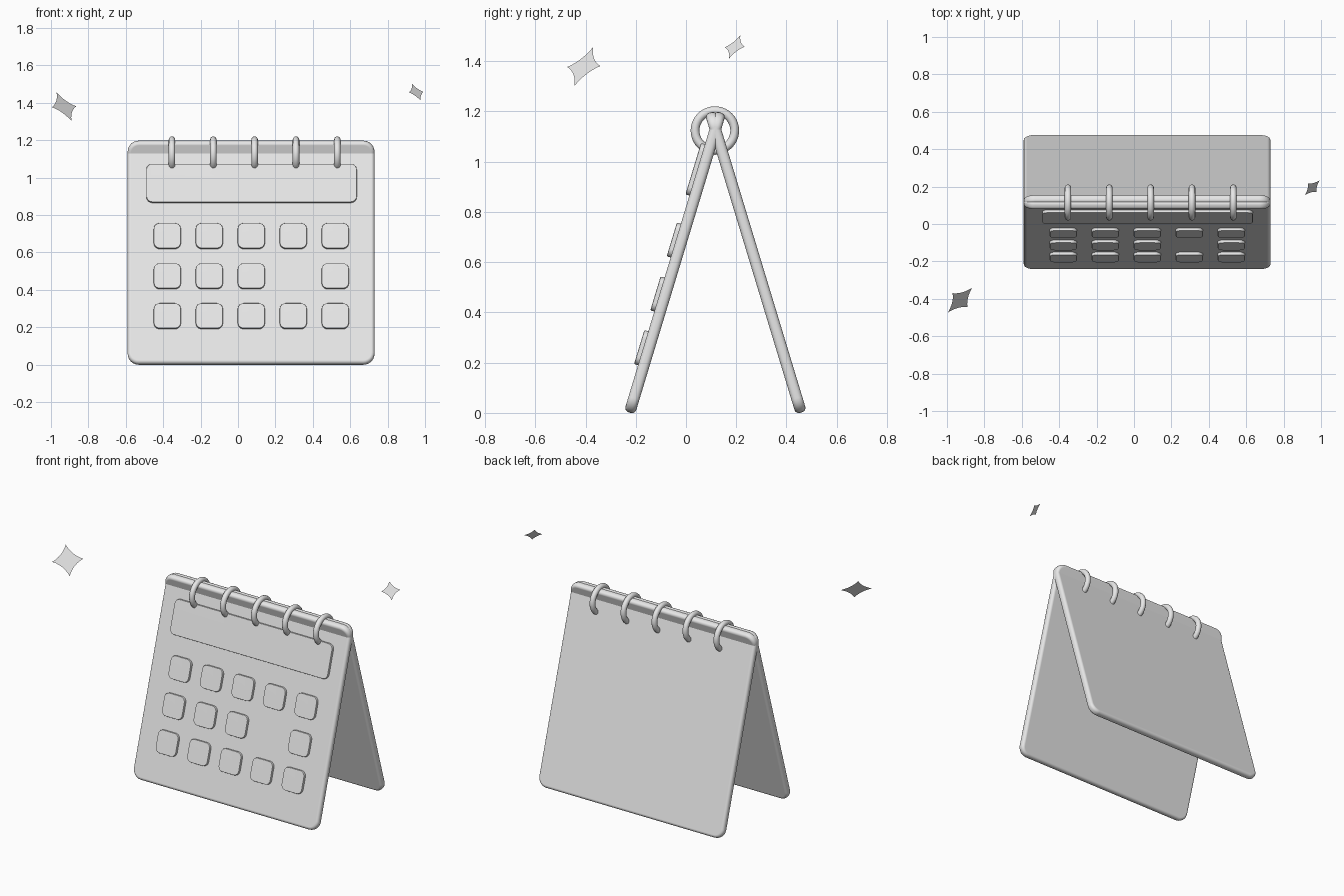
import bpy, bmesh, math
from mathutils import Vector, Matrix

if "Cube" in bpy.data.objects:
    bpy.data.objects.remove(bpy.data.objects["Cube"])

grey = bpy.data.materials.new("light grey")
grey.diffuse_color = (0.8, 0.8, 0.8, 1)
grey.use_nodes = True
grey.node_tree.nodes["Principled BSDF"].inputs["Base Color"].default_value = grey.diffuse_color

TILT = math.radians(16.85)
MID_Y = 0.117          # plane between the two boards
BOARD_X, BOARD_Z, BOARD_Y = 0.07, 0.5985, -0.0437


def finish(name, bm, smooth=True):
    mesh = bpy.data.meshes.new(name)
    bm.to_mesh(mesh)
    bm.free()
    mesh.materials.append(grey)
    ob = bpy.data.objects.new(name, mesh)
    bpy.context.collection.objects.link(ob)
    if smooth:
        bpy.ops.object.select_all(action='DESELECT')
        ob.select_set(True)
        bpy.context.view_layer.objects.active = ob
        bpy.ops.object.shade_smooth_by_angle(angle=math.radians(40))
        ob.modifiers.new("weighted normals", 'WEIGHTED_NORMAL').keep_sharp = True
    return ob


def plate(name, w, h, t, corner, edge, matrix, segs=3):
    """Rounded rectangle in XZ, thickness along Y, softened rims."""
    bm = bmesh.new()
    verts = []
    for i, (sx, sz) in enumerate([(1, 1), (-1, 1), (-1, -1), (1, -1)]):
        for k in range(7):
            a = math.pi / 2 * (i + k / 6)
            verts.append(bm.verts.new((sx * (w / 2 - corner) + corner * math.cos(a), -t / 2,
                                       sz * (h / 2 - corner) + corner * math.sin(a))))
    face = bm.faces.new(verts)
    ext = bmesh.ops.extrude_face_region(bm, geom=[face])
    bmesh.ops.translate(bm, vec=(0, t, 0),
                        verts=[v for v in ext['geom'] if isinstance(v, bmesh.types.BMVert)])
    bmesh.ops.recalc_face_normals(bm, faces=bm.faces)
    rims = [e for e in bm.edges if abs(e.verts[0].co.y - e.verts[1].co.y) < 1e-5]
    bmesh.ops.bevel(bm, geom=rims, offset=edge, segments=segs, profile=0.5,
                    affect='EDGES', clamp_overlap=True)
    bm.transform(matrix)
    bmesh.ops.recalc_face_normals(bm, faces=bm.faces)
    return finish(name, bm)


# Two leaning boards that cross near the top
front = Matrix.Translation((BOARD_X, BOARD_Y, BOARD_Z)) @ Matrix.Rotation(-TILT, 4, 'X')
back = Matrix.Translation((BOARD_X, 2 * MID_Y - BOARD_Y, BOARD_Z)) @ Matrix.Rotation(TILT, 4, 'X')
plate("front_board", 1.32, 1.248, 0.045, 0.06, 0.018, front, 4)
plate("back_board", 1.32, 1.248, 0.045, 0.06, 0.018, back, 4)


# Raised header and day tiles on the front board
def raised(name, x, z, w, h):
    s = (z - BOARD_Z - 0.009) / math.cos(TILT)
    plate(name, w, h, 0.03, 0.032, 0.005, front @ Matrix.Translation((x - BOARD_X, -0.024, s)), 2)


raised("header_panel", 0.0725, 0.97, 1.125, 0.214)
for r, z in enumerate((0.6885, 0.4735, 0.26)):
    for c in range(5):
        if (r, c) != (1, 3):
            raised(f"day_tile_{r + 1}_{c + 1}", -0.378 + 0.2245 * c, z, 0.145, 0.141)

# Binding rings
for i in range(5):
    bpy.ops.mesh.primitive_torus_add(major_radius=0.079, minor_radius=0.0175,
                                     major_segments=40, minor_segments=12,
                                     location=(-0.353 + 0.221 * i, 0.115, 1.124),
                                     rotation=(0, math.pi / 2, 0))
    ring = bpy.context.object
    ring.name = f"binding_ring_{i + 1}"
    ring.data.materials.append(grey)
    bpy.ops.object.shade_smooth_by_angle(angle=math.radians(60))


# Flat four-pointed sparkles with concave sides
def sparkle(name, centre, scale):
    up = Vector((-0.04, 0.037, 0.0765)) * scale
    side = Vector((0.065, 0.066, 0.002)) * scale
    tips = [side, up, -side, -up]
    bm = bmesh.new()
    rim = []
    for i in range(4):
        a, b = tips[i], tips[(i + 1) % 4]
        for k in range(6):
            t = k / 6
            p = a * (1 - t) ** 2 + (a + b) * 0.3 * 2 * t * (1 - t) + b * t ** 2
            rim.append(bm.verts.new(Vector(centre) + p))
    hub = bm.verts.new(centre)
    for i in range(len(rim)):
        bm.faces.new((hub, rim[i], rim[(i + 1) % len(rim)]))
    bm.normal_update()
    if bm.faces[:][0].normal.z < 0:
        bmesh.ops.reverse_faces(bm, faces=bm.faces[:])
    finish(name, bm, smooth=False)


sparkle("large_sparkle", (-0.93, -0.407, 1.379), 1.0)
sparkle("small_sparkle", (0.953, 0.194, 1.457), 0.6)
